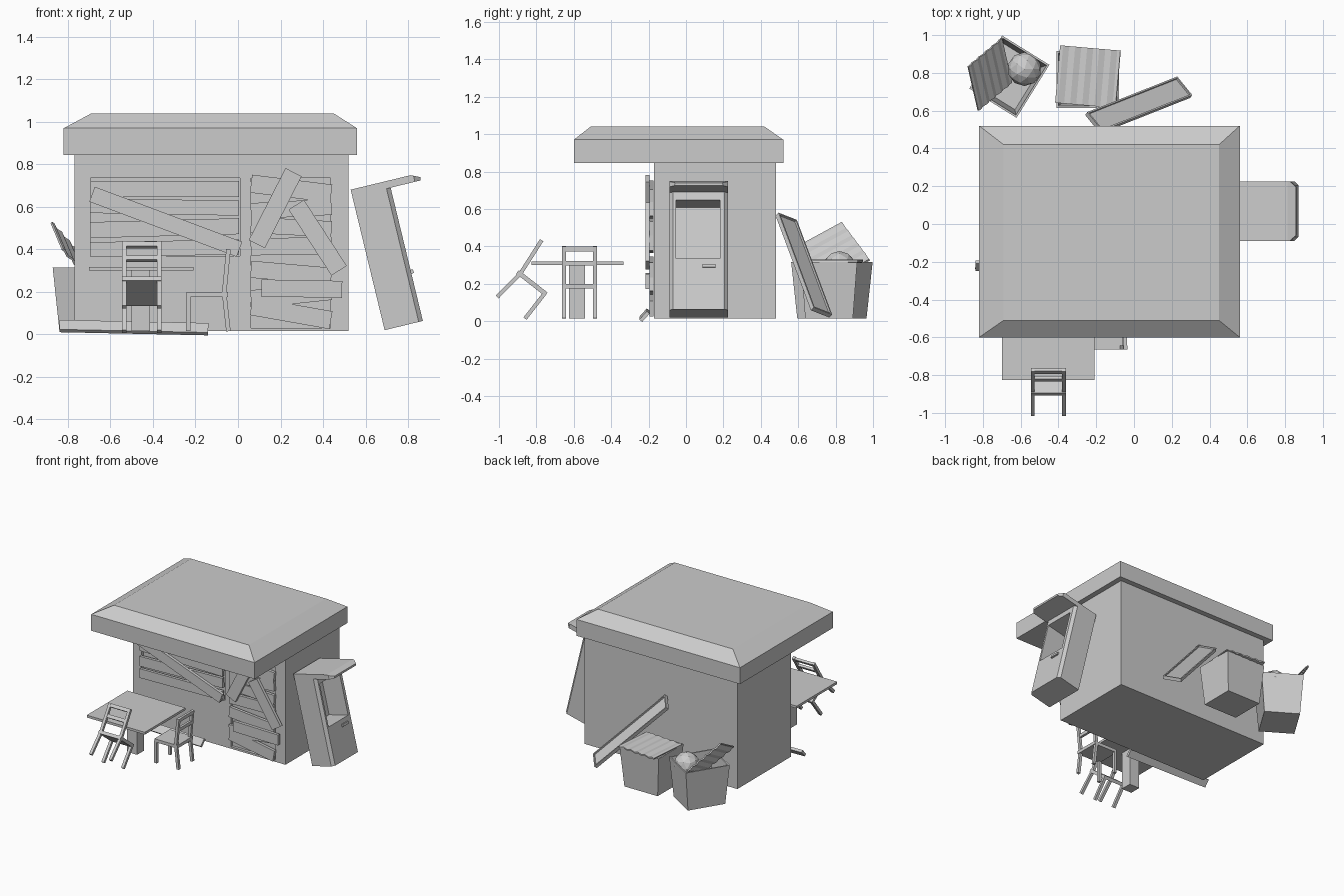
import bpy, bmesh
from math import radians, sin, pi
from mathutils import Matrix, Vector

if "Cube" in bpy.data.objects:
    bpy.data.objects.remove(bpy.data.objects["Cube"])

BASE = 0.015


def finish(name, bm, mat=Matrix.Identity(4)):
    bmesh.ops.recalc_face_normals(bm, faces=bm.faces)
    me = bpy.data.meshes.new(name)
    bm.to_mesh(me)
    bm.free()
    ob = bpy.data.objects.new(name, me)
    bpy.context.collection.objects.link(ob)
    ob.matrix_world = mat
    return ob


def add_box(bm, size, mat):
    return bmesh.ops.create_cube(bm, size=1, matrix=mat @ Matrix.Diagonal((*size, 1)))["verts"]


def box(name, size, loc, rot=Matrix.Identity(4)):
    bm = bmesh.new()
    add_box(bm, size, Matrix.Identity(4))
    return finish(name, bm, Matrix.Translation(loc) @ rot)


def span(name, lo, hi):
    lo, hi = Vector(lo), Vector(hi)
    return box(name, hi - lo, (lo + hi) / 2)


def prism(name, pts, y0, y1, mat=Matrix.Identity(4)):
    # extrude an x/z profile along y
    bm = bmesh.new()
    f = bm.faces.new([bm.verts.new((x, y0, z)) for x, z in pts])
    ext = bmesh.ops.extrude_face_region(bm, geom=[f])["geom"]
    bmesh.ops.translate(bm, vec=(0, y1 - y0, 0), verts=[v for v in ext if isinstance(v, bmesh.types.BMVert)])
    return finish(name, bm, mat)


def cut(ob, cutter):
    bpy.context.view_layer.update()
    m = ob.modifiers.new("cut", "BOOLEAN")
    m.object, m.solver = cutter, "EXACT"
    bpy.context.view_layer.objects.active = ob
    bpy.ops.object.modifier_apply(modifier=m.name)
    bpy.data.objects.remove(cutter)


def frame(loc, x, y):
    # matrix with the given x and y directions
    x, y = Vector(x).normalized(), Vector(y).normalized()
    z = x.cross(y).normalized()
    m = Matrix((x, z.cross(x), z)).transposed().to_4x4()
    m.translation = loc
    return m


# hut walls with shallow window and doorway
walls = span("walls", (-0.77, -0.17, BASE), (0.52, 0.48, 0.86))
cut(walls, span("window_cutter", (-0.695, -0.3, 0.37), (0.01, -0.15, 0.735)))
cut(walls, span("door_cutter", (0.06, -0.3, 0.03), (0.435, -0.15, 0.735)))

# roof slab with sloped upper rim
bm = bmesh.new()
rings = [(-0.82, 0.56, -0.60, 0.52, 0.845), (-0.82, 0.56, -0.60, 0.52, 0.97), (-0.69, 0.45, -0.51, 0.42, 1.04)]
rings = [[bm.verts.new(p) for p in ((a, c, z), (b, c, z), (b, d, z), (a, d, z))] for a, b, c, d, z in rings]
for lo, hi in zip(rings, rings[1:]):
    for i in range(4):
        j = (i + 1) % 4
        bm.faces.new((lo[i], lo[j], hi[j], hi[i]))
bm.faces.new(rings[0])
bm.faces.new(rings[-1])
finish("roof", bm)

# boards nailed over the openings: x, z, length, width, angle, layer
boards = [
    (-0.345, 0.685, 0.70, 0.075, 0, 0), (-0.345, 0.60, 0.70, 0.07, -1, 0),
    (-0.345, 0.50, 0.70, 0.075, 1.5, 0), (-0.345, 0.405, 0.70, 0.07, 1, 0),
    (-0.34, 0.53, 0.74, 0.075, -20.5, 1),
    (0.25, 0.686, 0.38, 0.085, -7, 0), (0.25, 0.59, 0.38, 0.075, 3, 0),
    (0.25, 0.505, 0.38, 0.075, -3, 0), (0.25, 0.415, 0.38, 0.08, 1, 0),
    (0.25, 0.29, 0.38, 0.08, -5, 0), (0.25, 0.185, 0.38, 0.085, 6, 0),
    (0.25, 0.10, 0.38, 0.085, -10, 0), (0.30, 0.215, 0.38, 0.08, -1, 1),
    (0.175, 0.594, 0.38, 0.085, 63, 1), (0.375, 0.455, 0.37, 0.085, -57, 1),
]
for i, (x, z, ln, w, a, layer) in enumerate(boards):
    box(f"board_{i}", (ln, 0.022, w), (x, -0.184 - 0.022 * layer, z), Matrix.Rotation(radians(-a), 4, "Y"))
box("fallen_board", (0.70, 0.02, 0.06), (-0.49, -0.222, 0.032),
    Matrix.Rotation(radians(1.2), 4, "Y") @ Matrix.Rotation(radians(-42), 4, "X"))

# table
span("table_top", (-0.70, -0.825, 0.30), (-0.21, -0.335, 0.318))
span("table_post", (-0.50, -0.625, BASE), (-0.415, -0.54, 0.305))


# chairs
def chair(name, mat):
    bm = bmesh.new()

    def beam(a, b, w=0.021):
        a, b = Vector(a), Vector(b)
        d = b - a
        add_box(bm, (w, w, d.length), Matrix.Translation((a + b) / 2) @ d.to_track_quat("Z", "Y").to_matrix().to_4x4())

    for y in (-0.083, 0.083):
        beam((0.088, y, 0), (0.088, y, 0.17))
        beam((-0.10, y, 0), (-0.08, y, 0.18))
        beam((-0.08, y, 0.18), (-0.10, y, 0.385))
    add_box(bm, (0.195, 0.187, 0.024), Matrix.Translation((0, 0, 0.172)))
    for x, z in ((-0.098, 0.371), (-0.091, 0.295)):
        add_box(bm, (0.018, 0.15, 0.025), Matrix.Translation((x, 0, z)))
    finish(name, bm, mat)


chair("upright_chair", Matrix.Translation((-0.145, -0.57, BASE)) @ Matrix.Rotation(pi, 4, "Z"))
chair("tipped_chair", Matrix.Translation((-0.453, -0.93, 0.068))
      @ Matrix.Rotation(radians(-38), 4, "X") @ Matrix.Rotation(pi / 2, 4, "Z"))

# leaning cabinet machine
lean = Matrix.Translation((0.69, 0.068, 0.02)) @ Matrix.Rotation(radians(-13.6), 4, "Y")
W, C = 0.157, 0.02


def plan_prism(name, pts, z0, z1):
    bm = bmesh.new()
    lo, hi = ([bm.verts.new((x, y, z)) for x, y in pts] for z in (z0, z1))
    bm.faces.new(lo)
    bm.faces.new(hi)
    for i in range(len(pts)):
        j = (i + 1) % len(pts)
        bm.faces.new((lo[i], lo[j], hi[j], hi[i]))
    return finish(name, bm, lean)


body = plan_prism("machine_body", [(0, -W), (0.165, -W), (0.185, C - W), (0.185, W - C), (0.165, W), (0, W)], 0, 0.65)
cut(body, box("recess_cutter", (0.20, 0.235, 0.32), lean @ Vector((0.12, -0.005, 0.44)), lean.to_3x3().to_4x4()))
box("machine_slot", (0.02, 0.07, 0.018), lean @ Vector((0.187, 0.055, 0.238)), lean.to_3x3().to_4x4())
hood = prism("machine_hood", [(0, 0.645), (0.33, 0.645), (0.333, 0.66), (0.29, 0.68), (0, 0.68)], -W, W, lean)
for s in (-1, 1):
    cut(hood, box("corner_cutter", (0.06, 0.06, 0.2), lean @ Vector((0.34, s * (W + 0.005), 0.66)),
                  lean.to_3x3().to_4x4() @ Matrix.Rotation(pi / 4, 4, "Z")))


# tapered open bins
def trash_bin(name, loc, sx, sy, angle, h=0.30):
    bm = bmesh.new()
    vs = add_box(bm, (sx, sy, h), Matrix.Translation((0, 0, h / 2)))
    for v in vs:
        if v.co.z < 0.01:
            v.co.x *= 0.85
            v.co.y *= 0.85
    bm.normal_update()
    top = max(bm.faces, key=lambda f: f.calc_center_median().z)
    bmesh.ops.inset_region(bm, faces=[top], thickness=0.015)
    ext = bmesh.ops.extrude_face_region(bm, geom=[top])["geom"]
    bmesh.ops.delete(bm, geom=[top], context="FACES_ONLY")
    for v in ext:
        if isinstance(v, bmesh.types.BMVert):
            v.co = (v.co.x * 0.86, v.co.y * 0.86, 0.03)
    finish(name, bm, Matrix.Translation((*loc, BASE)) @ Matrix.Rotation(radians(angle), 4, "Z"))


def lid(name, sx, sy, mat, n=20):
    # corrugated sheet, waves running along x
    bm = bmesh.new()
    rows = [[bm.verts.new((sx * (i / n - 0.5), y, 0.004 * sin(i * pi / 2))) for y in (-sy / 2, sy / 2)]
            for i in range(n + 1)]
    for a, b in zip(rows, rows[1:]):
        bm.faces.new((a[0], b[0], b[1], a[1]))
    ob = finish(name, bm, mat)
    m = ob.modifiers.new("thickness", "SOLIDIFY")
    m.thickness = 0.01


trash_bin("open_bin", (-0.66, 0.78), 0.294, 0.33, -31.8)
trash_bin("closed_bin", (-0.245, 0.765), 0.33, 0.30, 0)
lid("closed_lid", 0.32, 0.305, Matrix.Translation((-0.245, 0.78, 0.326)) @ Matrix.Rotation(radians(-5), 4, "Z"))
lid("tipped_lid", 0.305, 0.27, frame((-0.76, 0.79, 0.368), (0.18, 0.15, -0.20), (-0.06, 0.23, 0.135)))

# trash bag ball
bm = bmesh.new()
bmesh.ops.create_icosphere(bm, subdivisions=2, radius=0.09)
finish("trash_ball", bm, Matrix.Translation((-0.58, 0.82, 0.285)))

# blank sign with raised border, leaning on the back wall
bm = bmesh.new()
add_box(bm, (0.72, 0.132, 0.025), Matrix.Identity(4))
bm.normal_update()
face = max(bm.faces, key=lambda f: f.calc_center_median().z)
bmesh.ops.inset_region(bm, faces=[face], thickness=0.012)
bmesh.ops.inset_region(bm, faces=[face], thickness=0.001, depth=-0.01)
finish("sign_board", bm, frame((0.025, 0.63, 0.30), (-0.48, -0.19, 0.51), (0.08, -0.10, 0.04)))
